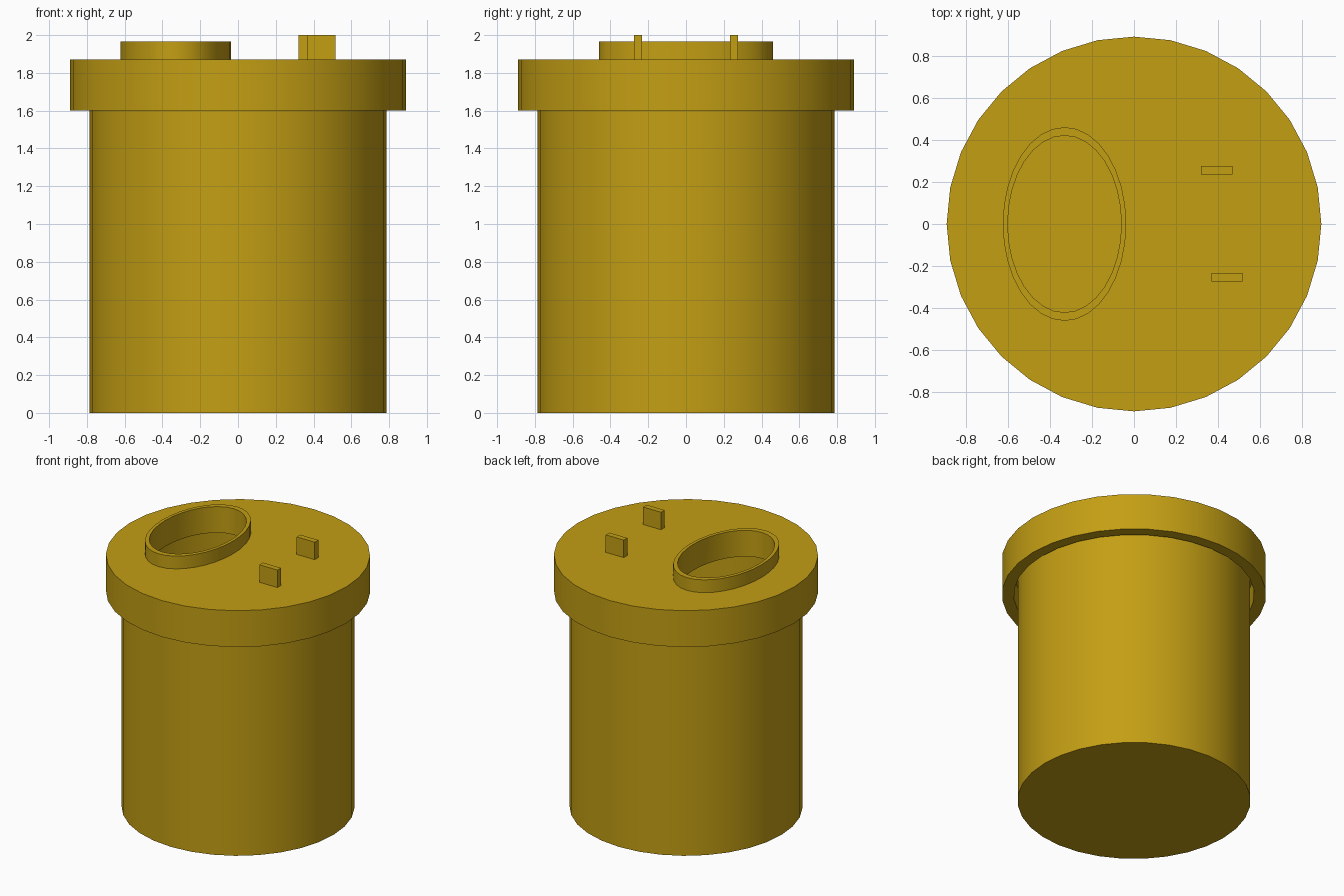
import bpy, bmesh, math

if "Cube" in bpy.data.objects:
    bpy.data.objects.remove(bpy.data.objects["Cube"])

SIDES = 32
LID_TOP, LID_UNDER, LID_BOTTOM = 1.87, 1.77, 1.60
HOLE_X = -0.33

mustard = bpy.data.materials.new("mustard yellow")
mustard.diffuse_color = (0.55, 0.345, 0.007, 1)
mustard.use_nodes = True
mustard.node_tree.nodes["Principled BSDF"].inputs["Base Color"].default_value = mustard.diffuse_color


def finish(bm, name):
    bmesh.ops.recalc_face_normals(bm, faces=bm.faces)
    mesh = bpy.data.meshes.new(name)
    bm.to_mesh(mesh)
    bm.free()
    mesh.materials.append(mustard)
    mesh.shade_smooth()
    mesh.set_sharp_from_angle(angle=math.radians(35))
    obj = bpy.data.objects.new(name, mesh)
    bpy.context.collection.objects.link(obj)
    return obj


def loft(name, rings, closed=False, cap_first=False):
    """Skin a list of elliptical rings: (centre x, radius x, radius y, z)."""
    bm = bmesh.new()
    loops = []
    for cx, rx, ry, z in rings:
        angles = [2 * math.pi * i / SIDES for i in range(SIDES)]
        loops.append([bm.verts.new((cx + rx * math.cos(a), ry * math.sin(a), z)) for a in angles])
    pairs = list(zip(loops, loops[1:]))
    if closed:
        pairs.append((loops[-1], loops[0]))
    for lower, upper in pairs:
        for i in range(SIDES):
            j = (i + 1) % SIDES
            bm.faces.new((lower[i], lower[j], upper[j], upper[i]))
    if cap_first:
        bm.faces.new(loops[0])
    return finish(bm, name)


# Hollow cup body, open at the top under the lid
loft("cup_body", [(0, 0.785, 0.785, 0), (0, 0.785, 0.785, LID_UNDER)], cap_first=True)

# Lid: hollow cap with an oval opening through its top plate
loft("lid", [
    (0, 0.89, 0.89, LID_TOP), (0, 0.89, 0.89, LID_BOTTOM),
    (0, 0.81, 0.81, LID_BOTTOM), (0, 0.81, 0.81, LID_UNDER),
    (HOLE_X, 0.272, 0.422, LID_UNDER), (HOLE_X, 0.272, 0.422, LID_TOP),
], closed=True)

# Raised oval rim round the opening
loft("opening_rim", [
    (HOLE_X, 0.293, 0.46, LID_TOP - 0.02), (HOLE_X, 0.293, 0.46, 1.965),
    (HOLE_X, 0.27, 0.42, 1.965), (HOLE_X, 0.27, 0.42, LID_TOP - 0.02),
], closed=True)

# Two thin upright tabs on the lid
for name, x, y in (("back_tab", 0.393, 0.255), ("front_tab", 0.442, -0.253)):
    bm = bmesh.new()
    bmesh.ops.create_cube(bm, size=1)
    height = 2.0 - LID_TOP + 0.02
    bmesh.ops.scale(bm, vec=(0.148, 0.042, height), verts=bm.verts)
    bmesh.ops.translate(bm, vec=(x, y, 2.0 - height / 2), verts=bm.verts)
    finish(bm, name)
